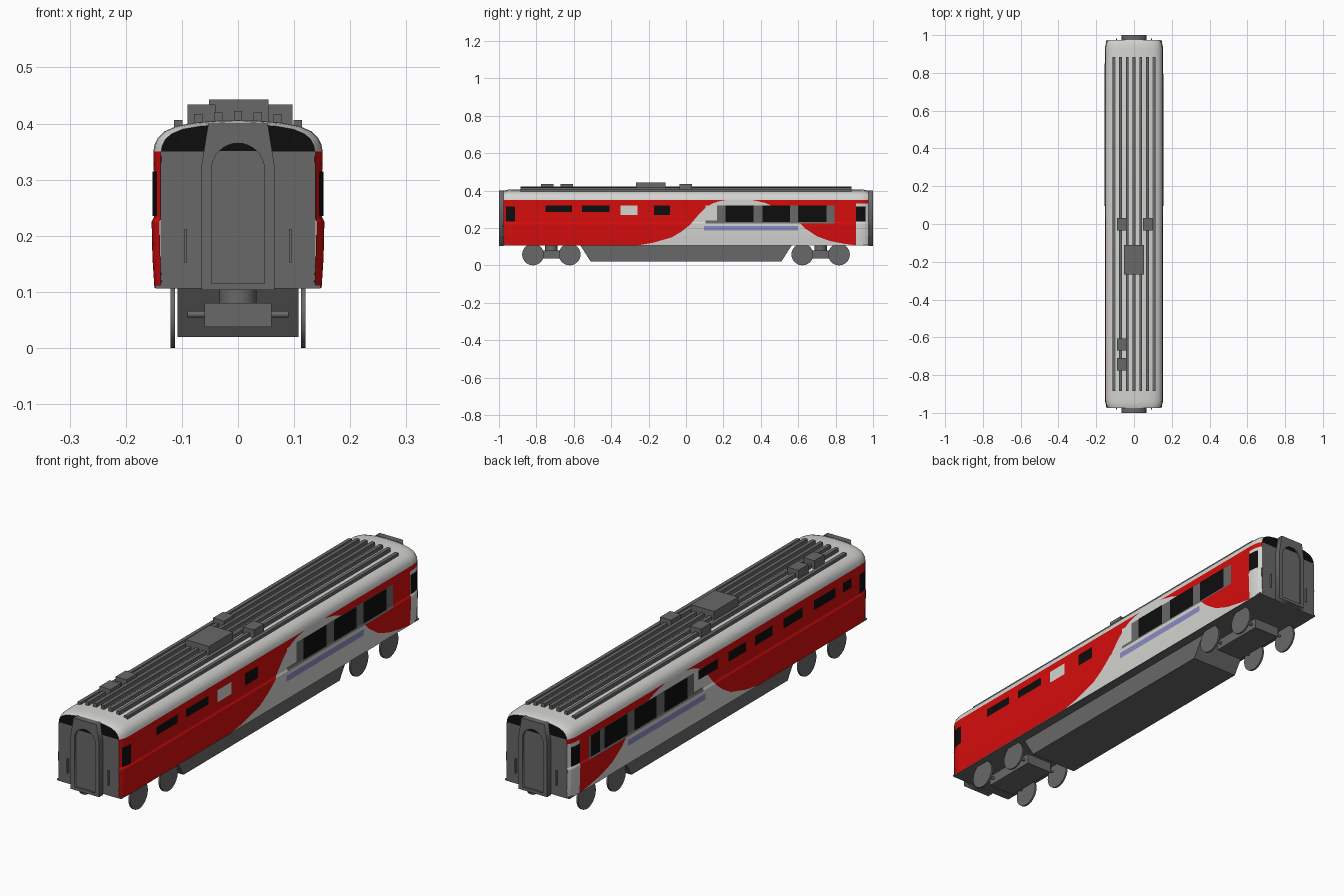
import bpy, bmesh, math

if "Cube" in bpy.data.objects:
    bpy.data.objects.remove(bpy.data.objects["Cube"])

def material(name, r, g, b):
    m = bpy.data.materials.new(name)
    m.diffuse_color = (r, g, b, 1)
    m.use_nodes = True
    m.node_tree.nodes["Principled BSDF"].inputs["Base Color"].default_value = m.diffuse_color
    return m

RED = material("red", 0.68, 0.004, 0.004)
WHITE = material("off_white", 0.66, 0.66, 0.64)
GREY = material("grey", 0.14, 0.14, 0.14)
BLACK = material("black", 0.004, 0.004, 0.004)
LILAC = material("lilac", 0.26, 0.26, 0.55)

def lerp(table, t):
    """Piecewise linear lookup in a list of (t, value)."""
    for (a, va), (b, vb) in zip(table, table[1:]):
        if t <= b:
            return va + (vb - va) * max(0, t - a) / (b - a)
    return table[-1][1]

# Body shape: wall half width by height, narrowing near the ends
WALL = [(.107, .149), (.16, .1525), (.225, .154), (.233, .150), (.31, .150), (.35, .151)]
TAPER = [(.93, 0), (.945, .002), (.96, .006), (.975, .014)]
# Livery: rear and front borders of the white swoosh, y by height
SWOOSH_A = [(.107, -.26), (.12, -.18), (.15, -.075), (.18, -.025), (.215, .02),
            (.28, .075), (.31, .108), (.33, .14), (.342, .175), (.35, .22)]
SWOOSH_B = [(.107, .905), (.115, .85), (.13, .77), (.155, .70), (.195, .64),
            (.23, .605), (.31, .48), (.335, .42), (.35, .35)]

def half_width(y, z):
    return lerp(WALL, z) - lerp(TAPER, abs(y))

def obj(name, verts, faces, mats, idx=None, smooth=False):
    me = bpy.data.meshes.new(name)
    me.from_pydata(verts, [], faces)
    for m in mats:
        me.materials.append(m)
    if idx:
        me.polygons.foreach_set("material_index", idx)
    o = bpy.data.objects.new(name, me)
    bpy.context.collection.objects.link(o)
    if smooth:
        bpy.context.view_layer.objects.active = o
        o.select_set(True)
        bpy.ops.object.shade_smooth_by_angle(angle=math.radians(35))
        o.select_set(False)
    return o

def box(name, x0, x1, y0, y1, z0, z1, mat=GREY, inset=0):
    """Box; inset shortens the bottom along y."""
    v = [(x, y + (inset if y == y0 else -inset) * (z == z0), z)
         for z in (z0, z1) for y in (y0, y1) for x in (x0, x1)]
    f = [(0, 2, 3, 1), (4, 5, 7, 6), (0, 1, 5, 4), (2, 6, 7, 3), (0, 4, 6, 2), (1, 3, 7, 5)]
    return obj(name, v, f, [mat])

def cylinder(name, loc, r, depth, axis, n=32):
    bpy.ops.mesh.primitive_cylinder_add(vertices=n, radius=r, depth=depth, location=loc,
        rotation=(0, math.pi / 2, 0) if axis == "x" else (0, 0, 0))
    o = bpy.context.object
    o.name = name
    o.data.materials.append(GREY)
    bpy.ops.object.shade_smooth_by_angle(angle=math.radians(35))
    o.select_set(False)

def plate(name, s, y0, y1, z0, z1, mat, off=.0015):
    """Thin panel that follows the wall on side s."""
    ys = [y0] + [e * t for e, t in sorted((e * 1, t) for e in (-1, 1) for t, _ in TAPER)
                 if y0 < e * t < y1] + [y1]
    ys.sort()
    zs = sorted([z0, z1] + [z for z, _ in WALL if z0 < z < z1])
    n = len(zs)
    v = [(s * (half_width(y, z) + off), y, z) for y in ys for z in zs]
    f = []
    for i in range(len(ys) - 1):
        for j in range(n - 1):
            a = i * n + j
            q = (a, a + n, a + n + 1, a + 1)
            f.append(q if s > 0 else q[::-1])
    obj(name, v, f, [mat])

# Side walls: swoosh borders are grid lines, coloured by column and height
rows = sorted({z for t in (WALL, SWOOSH_A, SWOOSH_B) for z, _ in t})
for s, side in ((1, "right"), (-1, "left")):
    v, f, idx = [], [], []
    for z in rows:
        ys = [-t for t, _ in TAPER][::-1] + [lerp(SWOOSH_A, z), lerp(SWOOSH_B, z), .91]
        ys += [t for t, _ in TAPER]
        v += [(s * half_width(y, z), y, z) for y in ys]
    n = len(ys)
    for j in range(len(rows) - 1):
        for i in range(n - 1):
            a = j * n + i
            q = (a, a + 1, a + n + 1, a + n)
            f.append(q if s > 0 else q[::-1])
            idx.append(1 if i == 4 or (i >= 6 and rows[j] < .33) else 0)
    obj(side + "_wall", v, f, [RED, WHITE], idx)

# Roof: arched section lofted along y, drooping at the ends
ARCH = [(1, .35), (.985, .363), (.945, .375), (.87, .386), (.72, .396), (.5, .402), (.25, .405), (0, .406)]
ARCH = ARCH + [(-x, z) for x, z in ARCH[-2::-1]]
stations = [(-.975, .137, .87), (-.96, .145, .95), (-.945, .149, .985), (-.92, .151, 1)]
stations += [(-y, w, h) for y, w, h in stations[::-1]]
v = [(x * w, y, .35 + (z - .35) * h) for y, w, h in stations for x, z in ARCH]
n = len(ARCH)
f = [(i * n + k, i * n + k + 1, (i + 1) * n + k + 1, (i + 1) * n + k)
     for i in range(len(stations) - 1) for k in range(n - 1)]
obj("roof", v, [q[::-1] for q in f], [WHITE], smooth=True)

# Floor
box("floor", -.147, .147, -.972, .972, .106, .112)

def door_arch(top_only=False):
    pts = [(.047 * math.cos(a), .318 + .047 * math.sin(a))
           for a in [math.pi * k / 16 for k in range(17)]]
    if top_only:
        return [p for p in pts if p[1] > .35]
    return [(.047, .115)] + pts + [(-.047, .115)]

for e, end in ((-1, "front"), (1, "rear")):
    def flat(name, pts, y, mat):
        p = [(x, e * y, z) for x, z in pts]
        obj(name, p, [tuple(range(len(p)))[::-e]], [mat])
    # End wall with dark panel under the roof arch
    flat(end + "_end_wall", [(-.138, .107), (-.138, .35), (.138, .35), (.138, .107)], .9745, GREY)
    flat(end + "_end_glass", [(x * .137, .35 + (z - .35) * .87) for x, z in ARCH], .9745, BLACK)
    # Gangway frame with arched opening
    cu = bpy.data.curves.new(end + "_gangway_frame", "CURVE")
    cu.dimensions, cu.fill_mode, cu.extrude = "2D", "BOTH", .0125
    outer = [(-.065, .103), (.065, .103), (.065, .325), (.053, .40), (-.053, .40), (-.065, .325)]
    for loop in (outer, door_arch()):
        sp = cu.splines.new("POLY")
        sp.points.add(len(loop) - 1)
        for p, (x, z) in zip(sp.points, loop):
            p.co = (x, z, 0, 1)
        sp.use_cyclic_u = True
    cu.materials.append(GREY)
    fr = bpy.data.objects.new(end + "_gangway_frame", cu)
    fr.location, fr.rotation_euler = (0, e * .9875, 0), (math.pi / 2, 0, 0)
    bpy.context.collection.objects.link(fr)
    bpy.context.view_layer.objects.active = fr
    fr.select_set(True)
    bpy.ops.object.convert(target="MESH")
    fr.select_set(False)
    # Gangway door and its dark top light
    flat(end + "_gangway_door", door_arch(), .992, GREY)
    flat(end + "_gangway_glass", door_arch(True), .9935, BLACK)
    # Handrails
    for s in (-1, 1):
        box(end + "_handrail", s * .093 - .002, s * .093 + .002, e * .979 - .004, e * .979 + .004, .152, .212)

    # Bogie: frame, pivot, axles, wheels
    c = e * .72
    box(end + "_bogie_frame", -.06, .06, c - .12, c + .12, .037, .08)
    cylinder(end + "_bogie_pivot", (0, c, .093), .033, .03, "z")
    for d in (-.098, .098):
        cylinder(end + "_axle", (0, c + d, .06), .006, .18, "x", 12)
        for s in (-1, 1):
            cylinder(end + "_wheel", (s * .116, c + d, .058), .058, .008, "x")

# Underfloor equipment case
box("underfloor_case", -.108, .108, -.565, .565, .02, .107, inset=.055)

# Windows and side panels
for s, side in ((1, "right"), (-1, "left")):
    plate(side + "_window_band", s, .165, .795 if s > 0 else .85, .225, .32, GREY, .001)
    plate(side + "_band_sill", s, .105, .165, .225, .24, GREY, .001)
    plate(side + "_band_panel", s, .105, .165, .24, .32, WHITE, .001)
    plate(side + "_stripe", s, .095, .60, .185, .21, LILAC)
    for y0, y1 in ((-.963, -.915), (.91, .96)):
        plate(side + "_door_window", s, y0, y1, .235, .315, BLACK, .002)
    for y0, y1 in ((.21, .36), (.41, .555), (.60, .75)):
        plate(side + "_large_window", s, y0, y1, .232, .32, BLACK, .003)
for y0, y1, z0, mat in ((-.75, -.61, .285, BLACK), (-.555, -.41, .285, BLACK),
                        (-.35, -.26, .27, WHITE), (-.17, -.085, .27, BLACK)):
    plate("right_small_window", 1, y0, y1, z0, .32, mat)
plate("left_narrow_window", -1, .78, .84, .232, .32, BLACK, .003)
for y0, y1 in ((.006, .135), (-.175, -.06), (-.35, -.235), (-.545, -.42), (-.76, -.62), (-.865, -.81)):
    plate("left_small_window", -1, y0, y1, .28, .32, BLACK)

# Roof ribs
for k in range(-3, 4):
    top = (.422, .42, .417, .406)[abs(k)]
    box("roof_rib", k * .0355 - .0075, k * .0355 + .0075, -.885, .885, top - .03, top)

# Roof equipment boxes
box("roof_unit", -.052, .054, -.267, -.11, .40, .443)
for x, y in ((-.065, -.742), (-.065, -.638), (-.065, -.002), (.072, -.002)):
    box("roof_vent", x - .025, x + .025, y - .033, y + .033, .39, .434)
